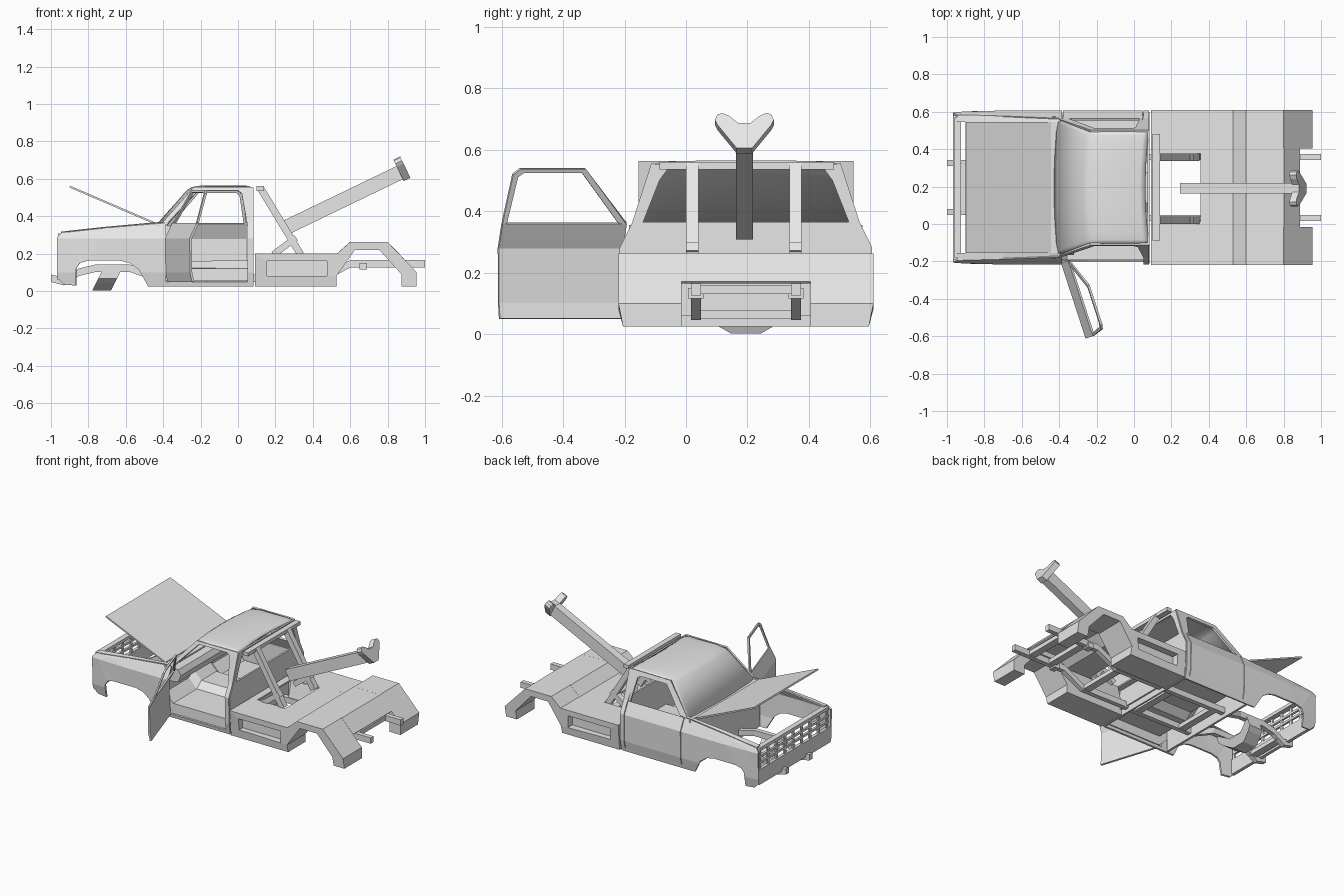
import bpy, bmesh, math
from mathutils import Vector, Matrix

if "Cube" in bpy.data.objects:
    bpy.data.objects.remove(bpy.data.objects["Cube"])

YC = 0.195                      # centre line of the truck
mat = bpy.data.materials.new("light grey")
mat.diffuse_color = (0.8, 0.8, 0.8, 1)
mat.use_nodes = True
mat.node_tree.nodes["Principled BSDF"].inputs["Base Color"].default_value = mat.diffuse_color


def finish(bm, name, thick=0, smooth=0):
    if not thick:
        bmesh.ops.recalc_face_normals(bm, faces=bm.faces)
    me = bpy.data.meshes.new(name)
    bm.to_mesh(me)
    bm.free()
    ob = bpy.data.objects.new(name, me)
    bpy.context.collection.objects.link(ob)
    me.materials.append(mat)
    if thick:
        m = ob.modifiers.new("thickness", 'SOLIDIFY')
        m.thickness, m.offset = thick, 0
    if smooth:
        bpy.ops.object.select_all(action='DESELECT')
        ob.select_set(True)
        bpy.context.view_layer.objects.active = ob
        bpy.ops.object.shade_smooth_by_angle(angle=math.radians(smooth))
    return ob


def prism(name, pts, a, b, axis='y'):
    """Extrude a 2D outline from a to b along an axis (xz outline for y, yz outline for x)."""
    bm = bmesh.new()
    put = (lambda p, t: (p[0], t, p[1])) if axis == 'y' else (lambda p, t: (t, p[0], p[1]))
    f = bm.faces.new([bm.verts.new(put(p, a)) for p in pts])
    r = bmesh.ops.extrude_face_region(bm, geom=[f])
    d = Vector((0, b - a, 0)) if axis == 'y' else Vector((b - a, 0, 0))
    bmesh.ops.translate(bm, vec=d, verts=[v for v in r['geom'] if isinstance(v, bmesh.types.BMVert)])
    return finish(bm, name)


def box(name, x0, x1, y0, y1, z0, z1):
    return prism(name, [(x0, z0), (x1, z0), (x1, z1), (x0, z1)], y0, y1)


def strip(path, h):
    """Outline of a band of height h following a path."""
    return [(x, z + h / 2) for x, z in path] + [(x, z - h / 2) for x, z in reversed(path)]


def skin(name, rows, thick=0.012, smooth=0, skip=()):
    bm = bmesh.new()
    g = [[bm.verts.new(p) for p in r] for r in rows]
    for i in range(len(g) - 1):
        for j in range(len(g[0]) - 1):
            if (i, j) not in skip:
                bm.faces.new((g[i][j], g[i][j + 1], g[i + 1][j + 1], g[i + 1][j]))
    return finish(bm, name, thick, smooth)


CURVE = [(0.0, .385), (.03, .388), (.1, .402), (.28, .405), (.31, .39), (.36, .365), (.56, .30)]


def half(z):
    """Half width of the bodywork at height z."""
    for (a, p), (b, q) in zip(CURVE, CURVE[1:]):
        if z <= b:
            return p + (q - p) * max(0, z - a) / (b - a)
    return CURVE[-1][1]


def panel(name, pts, side, turn=None):
    """Side panel: xz outline bent to the body curve."""
    bm = bmesh.new()
    face = bm.faces.new([bm.verts.new((x, 0, z)) for x, z in pts])
    face.normal_update()
    for z in (.1, .28, .31, .36):
        bmesh.ops.triangulate(bm, faces=bm.faces[:])
        bmesh.ops.bisect_plane(bm, geom=bm.verts[:] + bm.edges[:] + bm.faces[:],
                               plane_co=(0, 0, z), plane_no=(0, 0, 1))
    for v in bm.verts:
        taper = max(0, -.85 - v.co.x) * .08
        v.co.y = YC + side * (half(v.co.z) - taper)
    if turn:
        bmesh.ops.transform(bm, matrix=turn, verts=bm.verts)
    bmesh.ops.recalc_face_normals(bm, faces=bm.faces)
    return finish(bm, name, .012)


# --- body sides: fenders, door frames, doors
FENDER = [(-.967, .285), (-.945, .308), (-.7, .335), (-.4, .36), (-.385, .36), (-.385, .025), (-.48, .025),
          (-.5, .06), (-.53, .115), (-.58, .15), (-.63, .162), (-.8, .162), (-.845, .15), (-.865, .12),
          (-.865, .03), (-.93, .035), (-.967, .07)]
FRAME = [(-.405, .36), (-.235, .553), (.08, .555), (.08, .025), (-.385, .025), (-.385, .05), (.05, .05),
         (.05, .35), (.02, .52), (0, .535), (-.215, .535), (-.375, .36)]
GLASS = [(-.35, .363), (-.21, .525), (-.01, .525), (.008, .512), (.03, .363)]
hinge = Vector((-.38, YC - .40, 0))
swing = Matrix.Translation(hinge) @ Matrix.Rotation(math.radians(-72), 4, 'Z') @ Matrix.Translation(-hinge)
for s, side in ((-1, "right"), (1, "left")):
    panel(side + "_fender", FENDER, s)
    panel(side + "_door_surround", FRAME, s)
    turn = swing if s < 0 else None
    panel(side + "_door", [(-.38, .05), (.045, .05), (.045, .36), (-.38, .36)], s, turn)
    panel(side + "_door_window_frame",
          [(-.38, .36), (-.222, .538), (.002, .538), (.025, .52), (.045, .36)] + GLASS[::-1], s, turn)
    # fender tops beside the engine bay
    skin(side + "_fender_top", [[(x, YC + s * (half(z) - t), z), (x, YC + s * .35, z + .004)]
         for x, z, t in ((-.945, .308, .008), (-.85, .319, 0), (-.7, .335, 0), (-.445, .358, 0), (-.39, .36, 0))],
         .01)

# --- cab: windshield with roof, back wall with window opening, firewall, floor
rows = []
for x, z in ((-.405, .36), (-.25, .535), (-.225, .551), (-.17, .56), (.05, .56), (.08, .553)):
    rows.append([(x - .02 * (1 - k * k), YC + k * half(z), z - .012 * abs(k) ** 6)
                 for k in (-1, -.93, -.8, -.4, 0, .4, .8, .93, 1)])
skin("windshield_and_roof", rows, .01, 35)
skin("cab_back", [[(.078, YC + k * half(z), z) for k in (-1, -w, w, 1)] for z, w in
     ((.025, .9), (.1, .9), (.28, .9), (.31, .9), (.365, .92), (.5, .88), (.535, .83), (.553, .83))],
     .012, 0, ((4, 1), (5, 1)))
box("firewall", -.435, -.42, YC - .38, YC + .38, .03, .355)
box("cowl", -.45, -.39, YC - .36, YC + .36, .345, .36)
prism("dashboard", [(-.42, .355), (-.34, .345), (-.32, .31), (-.34, .26), (-.42, .25)], YC - .36, YC + .36)
skin("cab_floor", [[(x, YC + y, z + b) for y, b in
     ((-.385, -.065), (-.384, 0), (-.13, 0), (-.08, .04), (.08, .04), (.13, 0), (.384, 0), (.385, -.065))]
     for x, z in ((-.425, .18), (-.36, .117), (.075, .117))], .01)

# --- raised hood
skin("hood", [[(-.445, YC - .35, .362), (-.445, YC + .35, .362)],
              [(-.9, YC - .35, .558), (-.9, YC + .35, .558)]], .01)

# --- front end: header, valance, grille bars
box("grille_header", -.962, -.925, YC - .375, YC + .375, .285, .308)
box("front_valance", -.967, -.945, YC - .385, YC + .385, .06, .165)
for z in (.205, .245):
    box("grille_slat", -.96, -.945, YC - .375, YC + .375, z - .008, z + .008)
for i in range(9):
    y = YC - .365 + .09125 * i
    box("grille_upright", -.958, -.947, y - .01, y + .01, .16, .286)

# --- tow bed sides with wheel arches and recessed lockers
ARCH = [(.09, .2), (.53, .2), (.6, .262), (.8, .262), (.955, .1), (.955, .025), (.873, .025), (.873, .09),
        (.755, .22), (.625, .22), (.527, .08), (.527, .025), (.09, .025)]
for s, side in ((-1, "right"), (1, "left")):
    ob = prism(side + "_bed_side", ARCH, YC + s * .21, YC + s * .415)
    for v in ob.data.vertices:
        if v.co.z < .05 and abs(v.co.y - YC) > .3:
            v.co.y -= s * .015
    cut = box(side + "_locker_cutter", .155, .475, YC + s * .365, YC + s * .5, .08, .16)
    cut.hide_render = True
    cut.hide_viewport = True
    m = ob.modifiers.new("locker", 'BOOLEAN')
    m.object, m.operation, m.solver = cut, 'DIFFERENCE', 'EXACT'

# --- centre deck with a well
XS = [(.09, .195), (.14, .195), (.355, .195), (.53, .195), (.6, .257), (.8, .257), (.885, .168)]
skin("deck", [[(x, YC + y, z) for y in (-.21, -.185, .185, .21)] for x, z in XS], .01, 0, ((1, 1),))
for s in (-1, 1):
    skin("well_side", [[(x, YC + s * .185, .195), (x, YC + s * .15, .06)] for x in (.14, .355)], .006)
box("deck_front_wall", .09, .1, YC - .21, YC + .21, .06, .195)


# --- crane: posts, bar, braces, boom and cradle head
def beam(name, p, q, w, y):
    d = (Vector(q) - Vector(p)).normalized() * w / 2
    n = (-d.y, d.x)
    pts = [(p[0] + n[0], p[1] + n[1]), (q[0] + n[0], q[1] + n[1]),
           (q[0] - n[0], q[1] - n[1]), (p[0] - n[0], p[1] - n[1])]
    return prism(name, pts, y[0], y[1])


for s in (-1, 1):
    ys = (YC - .007 + s * .168 - .02, YC - .007 + s * .168 + .02)
    beam("crane_post", (.12, .55), (.335, .195), .038, ys)
    beam("crane_brace", (.31, .285), (.19, .195), .035, ys)
box("crane_top_bar", .1, .138, -.087, .482, .535, .56)
beam("boom", (.262, .342), (.872, .636), .078, (.163, .218))
u, v = Vector((.9, 0, .435)), Vector((-.435, 0, .9))
HEAD = [(.025, -.055), (.088, .03), (.096, .048), (.088, .066), (.072, .072), (.05, .062), (.02, .036)]
HEAD = HEAD + [(-y, t) for y, t in reversed(HEAD)]
bm = bmesh.new()
end = Vector((.862, .19, .637))
f = bm.faces.new([bm.verts.new(end + v * t + Vector((0, y, 0))) for y, t in HEAD])
r = bmesh.ops.extrude_face_region(bm, geom=[f])
bmesh.ops.translate(bm, vec=u * .04, verts=[e for e in r['geom'] if isinstance(e, bmesh.types.BMVert)])
finish(bm, "boom_cradle")

# --- chassis: rails, cross members, front axle beam
RAIL = [(-1, .068), (-.93, .05), (-.85, .1), (-.76, .122), (-.58, .122), (-.45, .075), (.45, .065),
        (.6, .145), (1, .145)]
for s in (-1, 1):
    bm = bmesh.new()
    rings = []
    for x, z in RAIL:
        y = YC + s * (.13 if x < -.5 else .163)
        rings.append([bm.verts.new((x, y + a * .016, z + b * .02))
                      for a, b in ((-1, -1), (1, -1), (1, 1), (-1, 1))])
    for a, b in zip(rings, rings[1:]):
        for i in range(4):
            bm.faces.new((a[i], a[i - 1], b[i - 1], b[i]))
    bm.faces.new(rings[0])
    bm.faces.new(rings[-1])
    finish(bm, "chassis_rail")
    box("rail_bracket", .65, .69, YC + s * .163 - .025, YC + s * .163 + .025, .115, .15)
for x, z, w in ((-.9, .07, .13), (-.35, .07, .16), (0, .07, .16), (.42, .065, .16),
                (.7, .145, .16), (.86, .145, .16)):
    box("cross_member", x - .025, x + .025, YC - w, YC + w, z - .014, z + .014)
U = [(-.15, .095), (-.12, .07), (-.05, .03), (.05, .03), (.12, .07), (.15, .095)]
ob = prism("engine_cradle", [(YC + y, z) for y, z in strip(U, .055)], -.755, -.655, 'x')
for vt in ob.data.vertices:
    vt.co.z = max(0, vt.co.z)
    vt.co.x += (vt.co.z - .05) * .5
